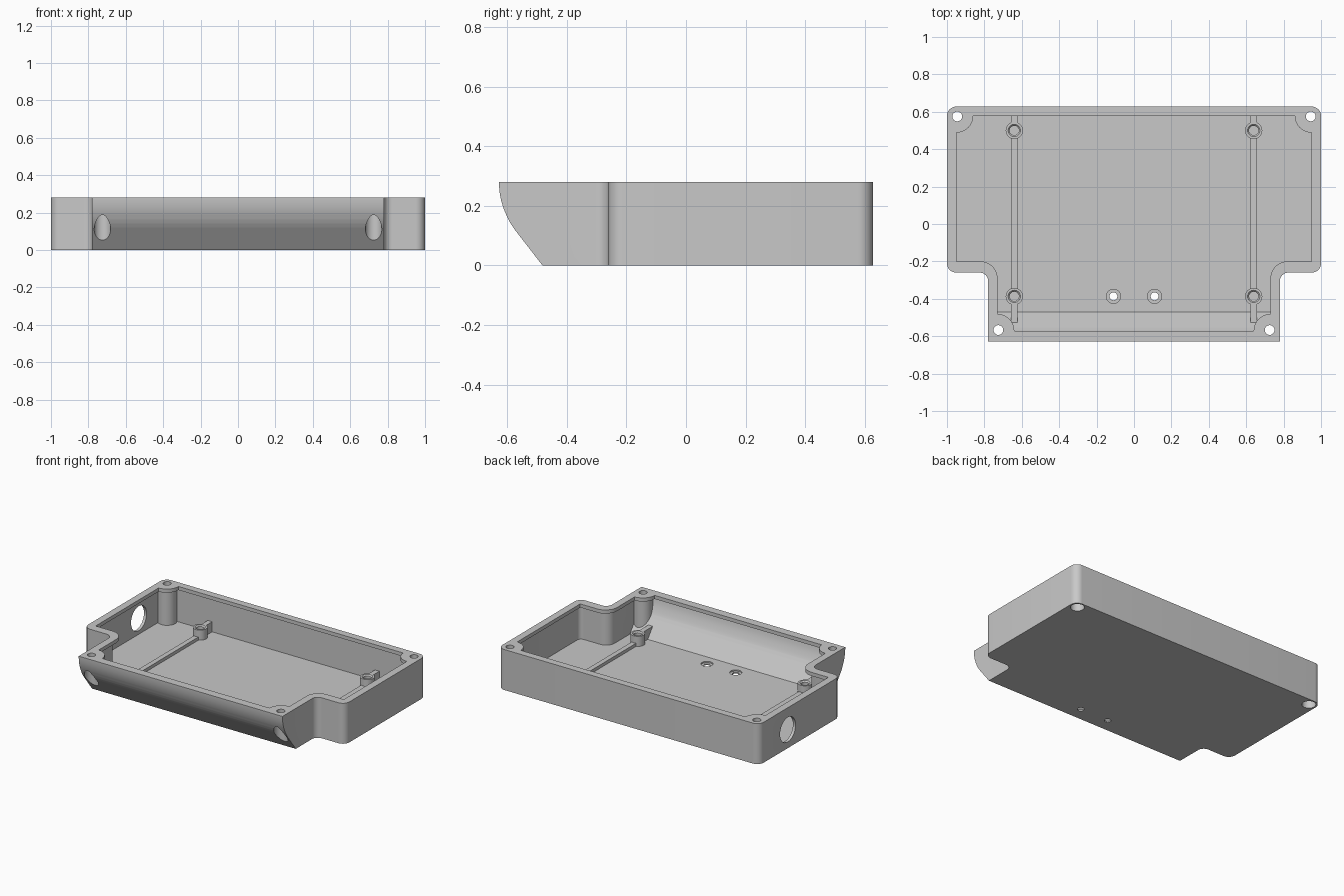
import bpy, bmesh
from math import sin, cos, pi, radians

if "Cube" in bpy.data.objects:
    bpy.data.objects.remove(bpy.data.objects["Cube"])

HEIGHT, BACK = 0.28, 0.628
WALL, FLOOR, RIM_UNDERSIDE = 0.02, 0.018, 0.255

grey = bpy.data.materials.new("plain grey")
grey.use_nodes = True
grey.diffuse_color = (0.58, 0.58, 0.58, 1)
grey.node_tree.nodes["Principled BSDF"].inputs["Base Color"].default_value = grey.diffuse_color


def finish(bm, name):
    bmesh.ops.remove_doubles(bm, verts=bm.verts, dist=1e-5)
    bmesh.ops.recalc_face_normals(bm, faces=bm.faces)
    mesh = bpy.data.meshes.new(name)
    bm.to_mesh(mesh)
    bm.free()
    mesh.materials.append(grey)
    ob = bpy.data.objects.new(name, mesh)
    bpy.context.collection.objects.link(ob)
    return ob


def extrude(name, points, lo, hi, axis="z"):
    """Prism from an xy outline along z, or from a yz profile along x."""
    bm = bmesh.new()
    place = (lambda a, b: (a, b, lo)) if axis == "z" else (lambda a, b: (lo, a, b))
    face = bm.faces.new([bm.verts.new(place(a, b)) for a, b in points])
    new = bmesh.ops.extrude_face_region(bm, geom=[face])["geom"]
    move = (0, 0, hi - lo) if axis == "z" else (hi - lo, 0, 0)
    bmesh.ops.translate(bm, vec=move, verts=[v for v in new if isinstance(v, bmesh.types.BMVert)])
    return finish(bm, name)


def arc(cx, cy, r, start, end, steps=10):
    angles = [radians(start + (end - start) * i / steps) for i in range(steps + 1)]
    return [(cx + r * cos(a), cy + r * sin(a)) for a in angles]


def mirrored(half):
    return half + [(-x, y) for x, y in reversed(half)]


def cylinder(x, y, r, lo, hi):
    return extrude("cutter", arc(x, y, r, 0, 360, 40)[:-1], lo, hi)


def boolean(ob, cutter, operation="DIFFERENCE"):
    mod = ob.modifiers.new("cut", "BOOLEAN")
    mod.object, mod.operation, mod.solver = cutter, operation, "EXACT"
    bpy.context.view_layer.objects.active = ob
    bpy.ops.object.modifier_apply(modifier=mod.name)
    bpy.data.objects.remove(cutter)


def smooth(ob):
    bpy.ops.object.select_all(action="DESELECT")
    ob.select_set(True)
    bpy.context.view_layer.objects.active = ob
    bpy.ops.object.shade_smooth_by_angle(angle=radians(30))


def shell(name, inset, lo, hi, front_curve):
    """Stepped block, inset from the outside, trimmed by a sloping front."""
    outline = mirrored(
        [(0.78 - inset, -0.7)]
        + arc(0.825, -0.305, 0.045 + inset, 180, 90)
        + arc(0.95, -0.21, 0.05 - inset, -90, 0)
        + arc(0.95, BACK - 0.05, 0.05 - inset, 0, 90))
    block = extrude(name, outline, lo, hi)
    (y0, z0), (y1, z1) = front_curve[:2]
    foot = y0 - (y1 - y0) / (z1 - z0) * (z0 + 0.1)
    side = [(1, -0.1), (foot, -0.1)] + front_curve + [(front_curve[-1][0], 0.5), (1, 0.5)]
    boolean(block, extrude("cutter", side, -2, 2, "x"), "INTERSECT")
    return block


# Thin-walled case with a curved, sloping front
case = shell("case", 0, 0, HEIGHT, [
    (-0.482, 0), (-0.575, 0.12), (-0.59, 0.143), (-0.602, 0.166), (-0.612, 0.19),
    (-0.62, 0.215), (-0.625, 0.24), (-0.628, 0.27)])
cavity = shell("cavity", WALL, FLOOR, RIM_UNDERSIDE, [
    (-0.4575, 0), (-0.555, 0.125), (-0.57, 0.147), (-0.581, 0.17), (-0.592, 0.197),
    (-0.599, 0.22), (-0.604, 0.245), (-0.608, 0.27)])

# Screw columns stay solid inside the cavity
screws = [(s * x, y) for s in (-1, 1) for x, y in ((0.945, 0.575), (0.725, -0.567))]
for x, y in screws:
    boolean(cavity, cylinder(x, y, 0.062, -0.1, 0.4))
boolean(case, cavity)

# Opening inside the wide rim, rounded around the corner screws
R = 0.09
rim_opening = mirrored(
    arc(0.73, -0.571, R, 180, 90)
    + arc(0.73 + R, -0.2 - R, R, 180, 90)
    + [(0.95, -0.2)]
    + arc(0.95, 0.578, R, 270, 180))
boolean(case, extrude("cutter", rim_opening, 0.225, 0.4))

# Corner screw holes with wide bores from below
for x, y in screws:
    boolean(case, cylinder(x, y, 0.026, -0.1, 0.4))
    boolean(case, cylinder(x, y, 0.044, -0.1, 0.235))

# Recessed floor holes
for x in (-0.11, 0.11):
    boolean(case, cylinder(x, -0.387, 0.021, -0.1, 0.1))
    boolean(case, cylinder(x, -0.387, 0.038, 0.009, 0.1))

# Round cable opening in the right wall
opening = arc(0.315, 0.128, 0.085, 0, 360, 48)[:-1]
boolean(case, extrude("cutter", opening, -1.1, -0.9, "x"))
smooth(case)


def standoff(name, x, y, top, steps=32):
    """Round post with a blind screw hole, turned from a profile."""
    profile = [(0, 0.025), (0.025, 0.025), (0.025, top - 0.008), (0.033, top),
               (0.046, top), (0.046, 0.01)]
    bm = bmesh.new()
    verts = [bm.verts.new((x + r, y, z)) for r, z in profile]
    edges = [bm.edges.new(pair) for pair in zip(verts, verts[1:])]
    bmesh.ops.spin(bm, geom=verts + edges, cent=(x, y, 0), axis=(0, 0, 1),
                   angle=2 * pi, steps=steps)
    smooth(finish(bm, name))


# Standoffs, low rails between them and tall ribs tying them to the walls
rear_y, front_y, top, base = 0.5, -0.387, 0.088, 0.01
for word, s in (("left", 1), ("right", -1)):
    x = s * 0.64
    standoff(word + "_rear_standoff", x, rear_y, top)
    standoff(word + "_front_standoff", x, front_y, top)
    lo, hi = x - 0.017, x + 0.017
    extrude(word + "_rail", [(front_y + 0.04, base), (rear_y - 0.04, base),
            (rear_y - 0.04, 0.04), (front_y + 0.04, 0.04)], lo, hi, "x")
    extrude(word + "_rear_rib", [(rear_y + 0.04, base), (BACK - 0.01, base),
            (BACK - 0.01, top), (rear_y + 0.04, top)], lo, hi, "x")
    extrude(word + "_front_rib", [(front_y - 0.04, base), (-0.475, base),
            (-0.535, top), (front_y - 0.04, top)], lo, hi, "x")
